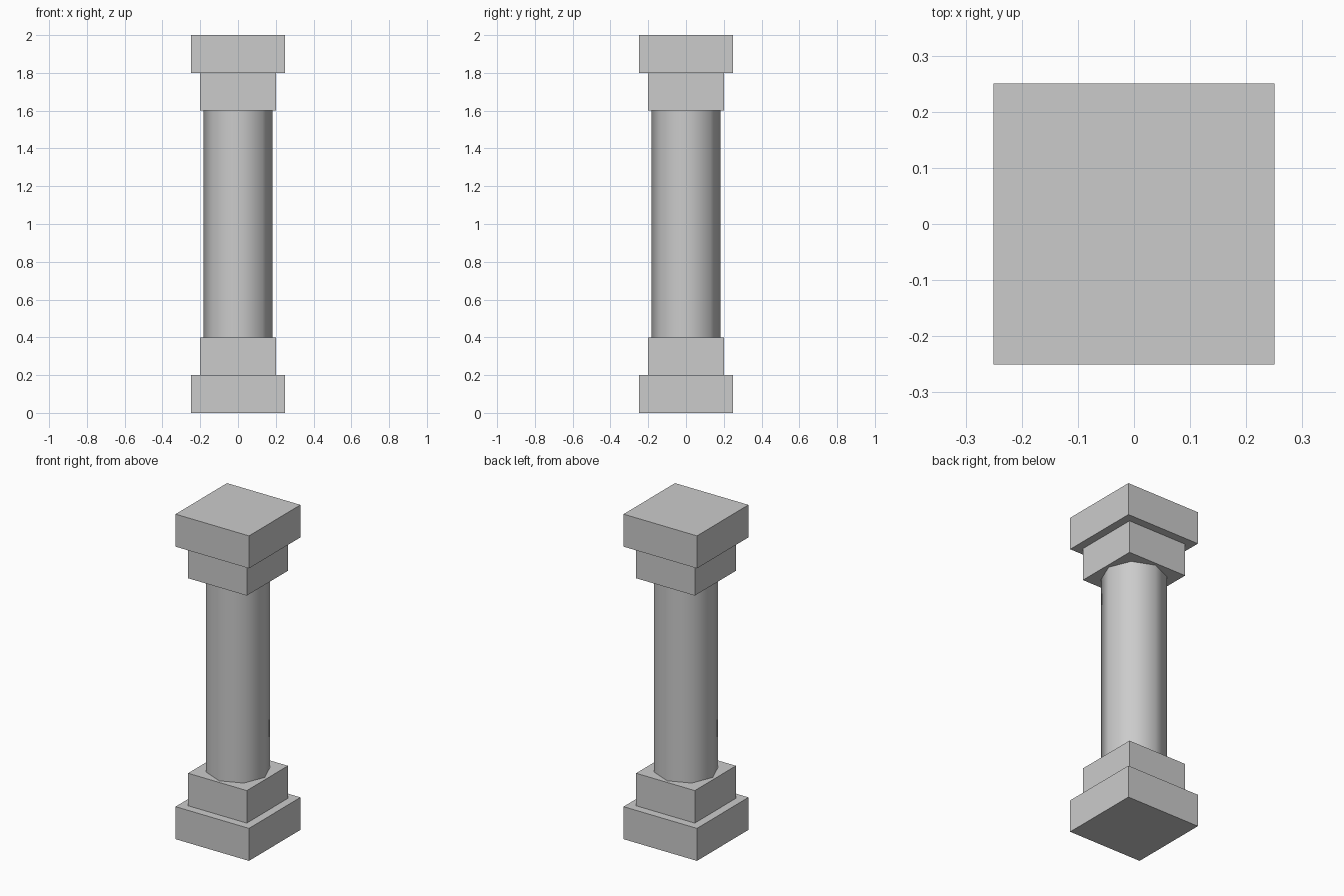
import bpy, math

if "Cube" in bpy.data.objects:
    bpy.data.objects.remove(bpy.data.objects["Cube"])


def block(name, width, z0, z1):
    bpy.ops.mesh.primitive_cube_add(size=1, location=(0, 0, (z0 + z1) / 2))
    ob = bpy.context.object
    ob.name = name
    ob.scale = (width, width, z1 - z0)
    bpy.ops.object.transform_apply(location=False, rotation=False, scale=True)
    return ob


# Stepped base and matching capital
block("base_plinth", 0.5, 0.0, 0.2)
block("base_step", 0.4, 0.2, 0.4)
block("capital_step", 0.4, 1.6, 1.8)
block("capital_slab", 0.5, 1.8, 2.0)

# Eight-sided, smooth-shaded shaft with corners on the x and y axes
bpy.ops.mesh.primitive_cylinder_add(vertices=8, radius=0.182, depth=1.2,
                                    location=(0, 0, 1.0))
bpy.context.object.name = "shaft"
bpy.ops.object.shade_smooth_by_angle(angle=math.radians(60))
